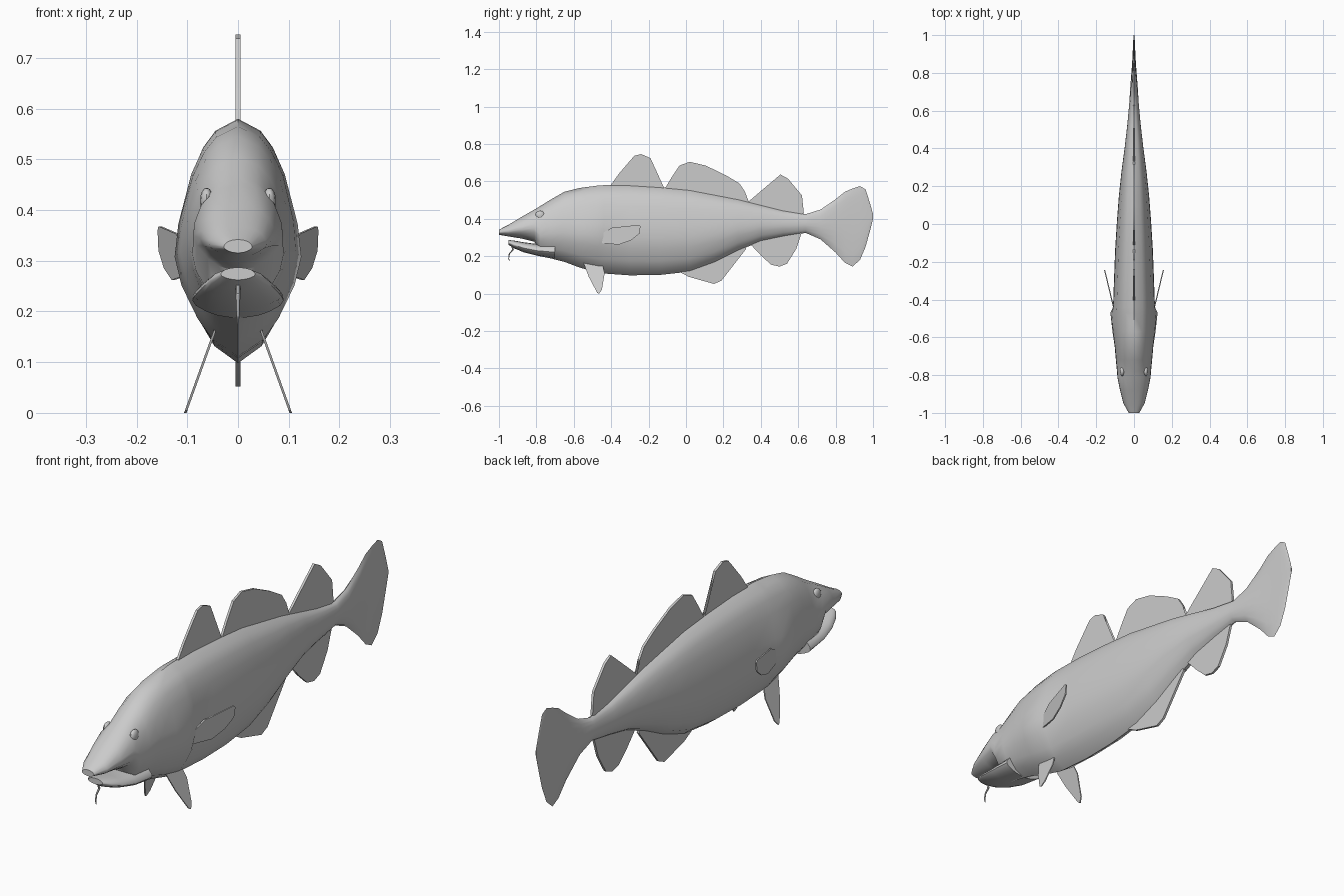
import bpy, bmesh, math
from mathutils import Vector

old = bpy.data.objects.get("Cube")
if old:
    bpy.data.objects.remove(old)

GREY = (0.6, 0.6, 0.6, 1)
skin = bpy.data.materials.new("fish grey")
skin.use_nodes = True
skin.diffuse_color = GREY
skin.node_tree.nodes["Principled BSDF"].inputs["Base Color"].default_value = GREY


def finish(name, bm, angle=40):
    """Turn a bmesh into a named, smooth-shaded object."""
    bmesh.ops.recalc_face_normals(bm, faces=bm.faces[:])
    mesh = bpy.data.meshes.new(name)
    bm.to_mesh(mesh)
    bm.free()
    mesh.materials.append(skin)
    obj = bpy.data.objects.new(name, mesh)
    bpy.context.collection.objects.link(obj)
    bpy.ops.object.select_all(action='DESELECT')
    obj.select_set(True)
    bpy.context.view_layer.objects.active = obj
    bpy.ops.object.shade_smooth_by_angle(angle=math.radians(angle))
    return obj


# Half cross-section: (width share, height share), bottom to top
SECTION = [(0, 0), (.44, .07), (.68, .16), (.92, .3), (1, .42), (.98, .56),
           (.82, .77), (.62, .88), (.4, .95), (0, 1)]


def loft(name, stations, angle):
    """Skin rings given as (y, bottom, top, half width, gill bulge)."""
    bm = bmesh.new()
    rings = []
    for y, low, high, half, gill in stations:
        side = []
        for w, t in SECTION:
            bulge = gill * max(0, 1 - abs(t - .42) / .38)
            side.append((w * half + bulge, y, low + t * (high - low)))
        ring = side + [(-x, b, c) for x, b, c in side[-2:0:-1]]
        rings.append([bm.verts.new(p) for p in ring])
    n = len(rings[0])
    for a, b in zip(rings, rings[1:]):
        for i in range(n):
            j = (i + 1) % n
            bm.faces.new((a[i], a[j], b[j], b[i]))
    bm.faces.new(rings[0])
    bm.faces.new(rings[-1])
    return finish(name, bm, angle)


# Body from the snout to the trailing edge of the tail
loft("body", [
    (-1, .315, .342, .028, 0), (-.95, .306, .368, .056, 0),
    (-.88, .295, .41, .074, 0), (-.81, .278, .45, .088, 0),
    (-.78, .2, .468, .09, 0), (-.72, .188, .505, .096, 0),
    (-.65, .17, .545, .102, 0), (-.57, .14, .565, .108, .006),
    (-.47, .112, .578, .111, .014), (-.44, .108, .58, .111, 0),
    (-.3, .098, .58, .106, 0), (-.14, .1, .57, .1, 0),
    (.02, .118, .555, .09, 0), (.15, .165, .53, .08, 0),
    (.28, .23, .505, .066, 0), (.4, .28, .475, .05, 0),
    (.52, .305, .445, .036, 0), (.64, .325, .425, .025, 0),
    (.72, .29, .45, .02, 0), (.8, .22, .505, .014, 0),
    (.85, .165, .545, .01, 0), (.89, .145, .562, .008, 0),
    (.93, .18, .575, .006, 0), (.96, .25, .558, .005, 0),
    (.985, .34, .48, .003, 0), (1, .4, .425, .002, 0)], 50)

# Lower jaw, leaving the mouth slightly open
loft("lower_jaw", [
    (-.95, .262, .287, .034, 0), (-.92, .243, .284, .055, 0),
    (-.87, .222, .275, .073, 0), (-.8, .204, .266, .086, 0),
    (-.7, .186, .27, .09, 0)], 45)


def fin(name, outline, thickness, x_at=lambda y, z: 0):
    """Flat fin from a (y, z) outline; x_at leans it sideways."""
    bm = bmesh.new()
    left, right = ([bm.verts.new((x_at(y, z) + s * thickness / 2, y, z))
                    for y, z in outline] for s in (1, -1))
    bm.faces.new(left)
    bm.faces.new(right[::-1])
    for i in range(len(outline)):
        j = (i + 1) % len(outline)
        bm.faces.new((left[j], left[i], right[i], right[j]))
    bmesh.ops.triangulate(bm, faces=[f for f in bm.faces if len(f.verts) > 4])
    return finish(name, bm, 35)


# Fins on the centre line
fin("front_dorsal_fin", [
    (-.41, .57), (-.36, .64), (-.3, .71), (-.275, .738), (-.24, .746),
    (-.19, .725), (-.165, .625), (-.145, .575), (-.11, .55)], .01)
fin("middle_dorsal_fin", [
    (-.12, .55), (-.075, .625), (-.035, .685), (.02, .705), (.105, .685),
    (.215, .632), (.285, .59), (.315, .545), (.31, .51), (.34, .48)], .01)
fin("rear_dorsal_fin", [
    (.32, .48), (.39, .54), (.505, .637), (.545, .615), (.62, .525),
    (.63, .43), (.6, .42)], .01)
fin("front_anal_fin", [
    (-.06, .13), (.015, .09), (.15, .052), (.19, .07), (.26, .16),
    (.322, .24), (.295, .255), (.3, .28), (.1, .2)], .01)
fin("rear_anal_fin", [
    (.33, .28), (.365, .265), (.4, .205), (.455, .155), (.5, .145),
    (.54, .16), (.59, .24), (.62, .33), (.5, .33)], .01)

# Paired fins and eyes
for side, s in (("left", 1), ("right", -1)):
    fin(side + "_pectoral_fin", [
        (-.45, .27), (-.445, .325), (-.395, .353), (-.25, .368),
        (-.243, .36), (-.25, .32), (-.295, .285), (-.36, .262)], .006,
        lambda y, z: s * (.106 + .24 * (y + .45)))
    fin(side + "_pelvic_fin", [
        (-.55, .17), (-.52, .09), (-.475, .005), (-.465, 0), (-.45, .02),
        (-.435, .11), (-.45, .17)], .005,
        lambda y, z: s * (.104 - .36 * z))
    bm = bmesh.new()
    bmesh.ops.create_uvsphere(bm, u_segments=12, v_segments=8, radius=.026)
    bmesh.ops.scale(bm, verts=bm.verts, vec=(.5, 1, 1))
    bmesh.ops.translate(bm, verts=bm.verts, vec=Vector((s * .062, -.78, .418)))
    finish(side + "_eye", bm)

# Chin barbel: a thin tapering tube
bm = bmesh.new()
path = [(-.93, .255, .005), (-.925, .235, .005), (-.944, .215, .004),
        (-.948, .19, .003), (-.945, .175, .001)]
rings = [[bm.verts.new((r * math.cos(k * math.tau / 6),
                        y + r * math.sin(k * math.tau / 6), z))
          for k in range(6)] for y, z, r in path]
for a, b in zip(rings, rings[1:]):
    for i in range(6):
        bm.faces.new((a[i], a[i - 1], b[i - 1], b[i]))
bm.faces.new(rings[0])
bm.faces.new(rings[-1])
finish("chin_barbel", bm)
